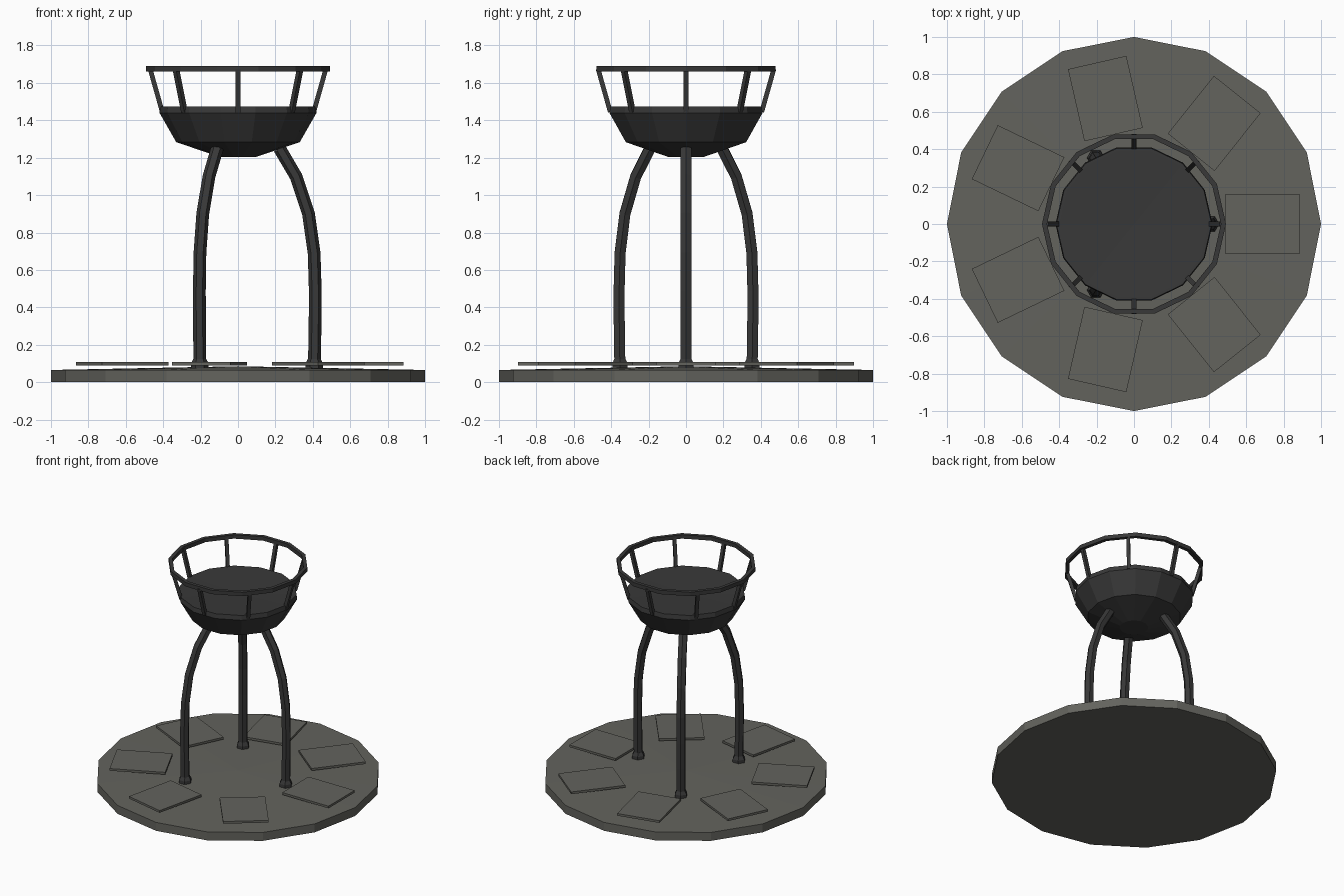
import bpy, bmesh, math
from mathutils import Vector, Matrix

cube = bpy.data.objects.get("Cube")
if cube:
    bpy.data.objects.remove(cube)


def material(name, rgb):
    m = bpy.data.materials.new(name)
    m.use_nodes = True
    m.diffuse_color = (*rgb, 1)
    m.node_tree.nodes["Principled BSDF"].inputs["Base Color"].default_value = (*rgb, 1)
    return m


STONE = material("warm grey stone", (0.125, 0.125, 0.11))
IRON = material("dark iron", (0.04, 0.04, 0.04))


def finish(bm, name, mat):
    bmesh.ops.recalc_face_normals(bm, faces=bm.faces)
    me = bpy.data.meshes.new(name)
    bm.to_mesh(me)
    bm.free()
    me.materials.append(mat)
    ob = bpy.data.objects.new(name, me)
    bpy.context.collection.objects.link(ob)
    return ob


def loft(bm, rings, closed=False):
    """Skin rings of points; a one-point ring is an apex."""
    loops = [[bm.verts.new(p) for p in ring] for ring in rings]
    pairs = list(zip(loops, loops[1:]))
    if closed:
        pairs.append((loops[-1], loops[0]))
    for a, b in pairs:
        n = max(len(a), len(b))
        for i in range(n):
            j = (i + 1) % n
            if len(a) == 1:
                bm.faces.new((a[0], b[i], b[j]))
            elif len(b) == 1:
                bm.faces.new((a[i], a[j], b[0]))
            else:
                bm.faces.new((a[i], a[j], b[j], b[i]))
    if not closed:
        for end in (loops[0], loops[-1]):
            if len(end) > 2:
                bm.faces.new(end)


def lathe(name, profile, sides, mat, closed=False):
    rings = []
    for r, z in profile:
        if r == 0:
            rings.append([Vector((0, 0, z))])
        else:
            rings.append([Vector((r * math.cos(t), r * math.sin(t), z))
                          for t in (math.tau * i / sides for i in range(sides))])
    bm = bmesh.new()
    loft(bm, rings, closed)
    return finish(bm, name, mat)


def box(name, size, matrix, mat):
    bm = bmesh.new()
    bmesh.ops.create_cube(bm, size=1, matrix=matrix @ Matrix.Diagonal((*size, 1)))
    return finish(bm, name, mat)


def spin(angle):
    return Matrix.Rotation(angle, 4, 'Z')


# Shallow domed base and its ring of floating slabs
lathe("base", [(1, 0), (1, 0.065), (0, 0.085)], 16, STONE)
for k in range(7):
    box(f"slab_{k + 1}", (0.395, 0.32, 0.017),
        spin(math.tau * k / 7) @ Matrix.Translation((0.688, 0, 0.098)), STONE)

# Bowl with a slightly dished top
lathe("bowl", [(0.1, 1.205), (0.33, 1.283), (0.42, 1.44), (0.415, 1.475),
               (0.4, 1.475), (0, 1.455)], 14, IRON)

# Rail around the bowl
lathe("rail", [(0.465, 1.66), (0.492, 1.66), (0.492, 1.69), (0.465, 1.69)],
      14, IRON, closed=True)

# Leaning rail posts
low, high = Vector((0.405, 0, 1.445)), Vector((0.47, 0, 1.675))
lean = (high - low).to_track_quat('Z', 'Y').to_matrix().to_4x4()
for k in range(8):
    box(f"rail_post_{k + 1}", (0.025, 0.025, (high - low).length),
        spin(math.tau * k / 8) @ Matrix.Translation((low + high) / 2) @ lean, IRON)

# Three bowed six-sided legs with flared feet
path = [(0.408, 0.08), (0.412, 0.3), (0.413, 0.49), (0.407, 0.69),
        (0.377, 0.9), (0.31, 1.1), (0.222, 1.25)]
foot = [(0.047, 0.075), (0.047, 0.1), (0.034, 0.125)]
for k in range(3):
    turn = spin(math.tau * k / 3)
    rings = []
    for i, (x, z) in enumerate(path):
        a, b = path[max(i - 1, 0)], path[min(i + 1, len(path) - 1)]
        along = Vector((b[0] - a[0], 0, b[1] - a[1])).normalized()
        side = Vector((0, 1, 0))
        out = side.cross(along)
        rings.append([turn @ (Vector((x, 0, z)) + 0.034 * (out * math.cos(t) + side * math.sin(t)))
                      for t in (math.tau * j / 6 for j in range(6))])
    bm = bmesh.new()
    loft(bm, rings)
    finish(bm, f"leg_{k + 1}", IRON)
    ob = lathe(f"foot_{k + 1}", foot, 6, IRON)
    ob.matrix_world = turn @ Matrix.Translation((path[0][0], 0, 0))
